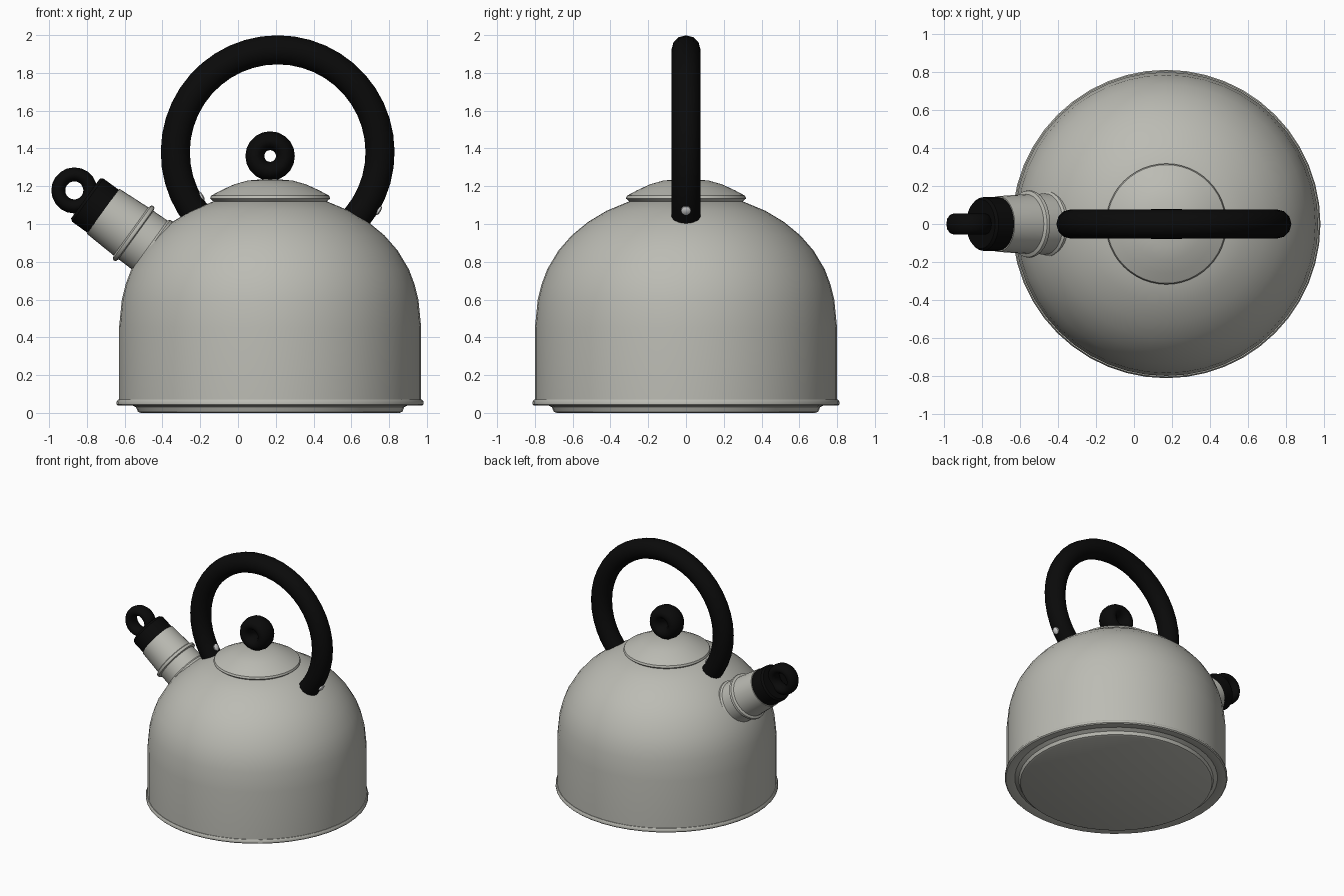
import bpy, bmesh, math
from mathutils import Matrix, Vector

cube = bpy.data.objects.get("Cube")
if cube:
    bpy.data.objects.remove(cube, do_unlink=True)


def material(name, color):
    m = bpy.data.materials.new(name)
    m.use_nodes = True
    m.diffuse_color = (*color, 1)
    m.node_tree.nodes["Principled BSDF"].inputs["Base Color"].default_value = (*color, 1)
    return m


STEEL = material("warm grey steel", (0.5, 0.5, 0.455))
BLACK = material("black plastic", (0.003, 0.003, 0.003))
SILVER = material("pale silver", (0.7, 0.7, 0.7))


def finish(ob, mat, angle=35):
    ob.data.materials.append(mat)
    bpy.ops.object.select_all(action="DESELECT")
    ob.select_set(True)
    bpy.context.view_layer.objects.active = ob
    bpy.ops.object.shade_smooth_by_angle(angle=math.radians(angle))
    return ob


def lathe(name, profile, mat, origin=(0, 0, 0), axis=(0, 0, 1), steps=48):
    """Turn a (radius, height) profile around an axis through origin."""
    bm = bmesh.new()
    vs = [bm.verts.new((r, 0, z)) for r, z in profile]
    es = [bm.edges.new(pair) for pair in zip(vs, vs[1:])]
    bmesh.ops.spin(bm, geom=vs + es, cent=(0, 0, 0), axis=(0, 0, 1),
                   angle=math.tau, steps=steps, use_duplicate=False)
    bmesh.ops.remove_doubles(bm, verts=bm.verts, dist=0.0005)
    bmesh.ops.recalc_face_normals(bm, faces=bm.faces)
    turn = Vector((0, 0, 1)).rotation_difference(Vector(axis)).to_matrix().to_4x4()
    bm.transform(Matrix.Translation(origin) @ turn)
    me = bpy.data.meshes.new(name)
    bm.to_mesh(me)
    bm.free()
    ob = bpy.data.objects.new(name, me)
    bpy.context.collection.objects.link(ob)
    return finish(ob, mat)


def ring(name, origin, major, minor, half_width):
    """Ring around the y axis with a widened cross-section."""
    bpy.ops.mesh.primitive_torus_add(major_radius=major, minor_radius=minor,
                                     major_segments=20, minor_segments=12)
    ob = bpy.context.object
    ob.name = name
    ob.data.transform(Matrix.Translation(origin) @ Matrix.Rotation(math.pi / 2, 4, "X")
                      @ Matrix.Diagonal((1, 1, half_width / minor, 1)))
    return finish(ob, BLACK, 60)


CX = 0.17

# Domed body with rolled bottom rim and stepped base
lathe("kettle_body", [
    (0.80, 0.065), (0.80, 0.45), (0.785, 0.6), (0.765, 0.68), (0.735, 0.76),
    (0.675, 0.86), (0.605, 0.94), (0.52, 1.01), (0.42, 1.07), (0.30, 1.12), (0, 1.14)],
    STEEL, (CX, 0, 0))
lathe("bottom_rim", [
    (0.79, 0.07), (0.805, 0.07), (0.812, 0.06), (0.812, 0.045), (0.805, 0.038),
    (0.77, 0.038), (0.74, 0.045), (0.71, 0.03), (0.70, 0.006), (0.685, 0), (0, 0)],
    STEEL, (CX, 0, 0))

# Lid and its ring knob
lathe("lid", [
    (0, 1.12), (0.30, 1.12), (0.318, 1.135), (0.312, 1.15), (0.26, 1.178),
    (0.19, 1.21), (0.12, 1.23), (0, 1.24)], STEEL, (CX, 0, 0))
ring("lid_knob", (CX, 0, 1.36), 0.081, 0.05, 0.078)

# Slanted spout, with heights measured along its axis
BASE = Vector((-0.455, 0, 0.88))
AXIS = Vector((-0.81, 0, 0.586)).normalized()
lathe("spout", [
    (0.155, -0.14), (0.172, -0.02), (0.172, 0.005), (0.16, 0.015), (0.158, 0.105),
    (0.175, 0.11), (0.178, 0.12), (0.175, 0.13), (0.157, 0.138), (0.147, 0.32), (0, 0.32)],
    STEEL, BASE, AXIS, 32)
lathe("spout_cap", [(0, 0.315), (0.141, 0.315), (0.141, 0.42), (0.13, 0.435), (0, 0.435)],
      BLACK, BASE, AXIS, 24)
ring("whistle_ring", BASE + AXIS * 0.508, 0.085, 0.037, 0.055)

# Arched handle swept along an arc
HC = Vector((0.21, 0, 1.38))
R, TUBE = 0.542, 0.077


def around(degrees, radius):
    a = math.radians(degrees)
    return HC + Vector((math.cos(a), 0, math.sin(a))) * radius


curve = bpy.data.curves.new("handle", "CURVE")
curve.dimensions = "3D"
curve.bevel_depth = TUBE
curve.bevel_resolution = 4
curve.use_fill_caps = True
path = curve.splines.new("POLY")
COUNT = 33
path.points.add(COUNT - 1)
for i, p in enumerate(path.points):
    p.co = (*around(-40 + 260 * i / (COUNT - 1), R), 1)
handle = bpy.data.objects.new("handle", curve)
bpy.context.collection.objects.link(handle)
bpy.ops.object.select_all(action="DESELECT")
handle.select_set(True)
bpy.context.view_layer.objects.active = handle
bpy.ops.object.convert(target="MESH")
finish(bpy.context.object, BLACK, 40)

# Small screws, outside the left leg and inside the right leg
for name, degrees, radius in (("left_screw", -30, R + TUBE), ("right_screw", 210, R - TUBE)):
    out = around(degrees, 1) - HC
    if radius < R:
        out = -out
    lathe(name, [(0.026, -0.02), (0.026, 0.003), (0.016, 0.008), (0, 0.009)],
          SILVER, around(degrees, radius), out, 12)
